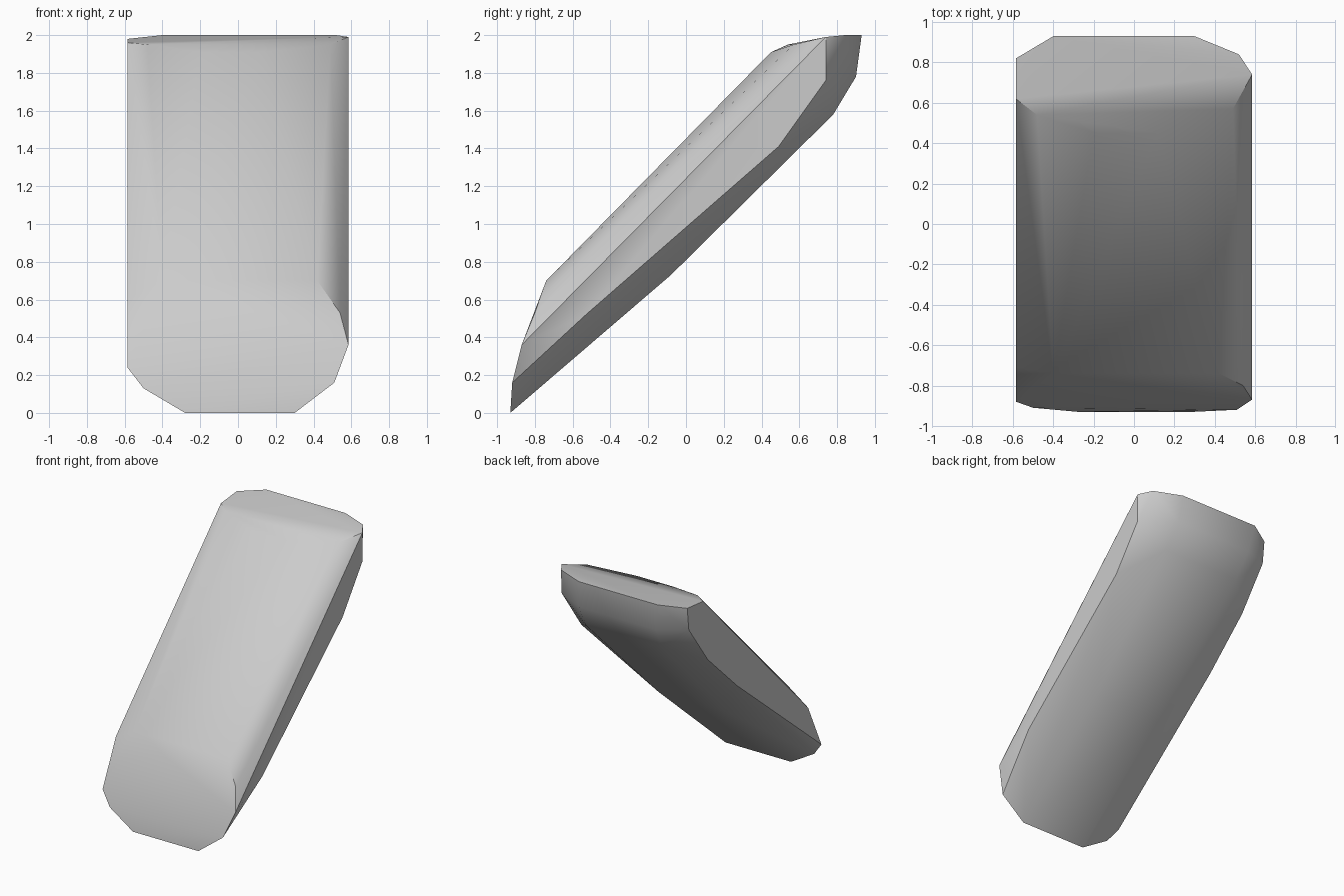
import bpy
import bmesh
import math

cube = bpy.data.objects.get("Cube")
if cube:
    bpy.data.objects.remove(cube, do_unlink=True)

HALF_WIDTH = 0.585


def make_material(name, colour):
    material = bpy.data.materials.new(name)
    material.use_nodes = True
    material.diffuse_color = colour
    shader = material.node_tree.nodes["Principled BSDF"]
    shader.inputs["Base Color"].default_value = colour
    return material


def side_panel(x, profile):
    """Flat side of the slab, as a profile in the y-z plane."""
    return [(x, y, z) for y, z in profile]


def cross_edge(left_x, right_x, y, z):
    """Edge running straight across the slab."""
    return [(left_x, y, z), (right_x, y, z)]


def convex_slab(name, points, material):
    bm = bmesh.new()
    for point in points:
        bm.verts.new(point)
    hull = bmesh.ops.convex_hull(bm, input=bm.verts)
    unused = {g for g in hull["geom_interior"] + hull["geom_unused"]
              if isinstance(g, bmesh.types.BMVert)}
    bmesh.ops.delete(bm, geom=list(unused), context="VERTS")
    # Merge nearly coplanar triangles into clean flat panels
    bmesh.ops.dissolve_limit(bm, angle_limit=math.radians(1),
                             verts=bm.verts, edges=bm.edges)
    bmesh.ops.recalc_face_normals(bm, faces=bm.faces)
    mesh = bpy.data.meshes.new(name)
    bm.to_mesh(mesh)
    bm.free()
    mesh.materials.append(material)
    slab = bpy.data.objects.new(name, mesh)
    bpy.context.collection.objects.link(slab)
    return slab


# Flat sides
points = side_panel(HALF_WIDTH, [
    (-0.87, 0.36), (0.74, 1.99), (0.74, 1.76), (0.49, 1.41), (-0.53, 0.52)])
points += side_panel(-HALF_WIDTH, [
    (-0.88, 0.24), (-0.71, 0.6), (0.62, 1.96), (0.82, 1.98),
    (0.8, 1.8), (0.56, 1.47), (0.19, 1.12)])

# Sloping front face, slightly bowed at its upper edge
points += cross_edge(-0.4, 0.42, -0.74, 0.7)
points += [(0.54, -0.8, 0.53), (-0.48, 0.54, 1.95), (0.49, 0.57, 1.95)]
points += cross_edge(-0.2, 0.12, 0.45, 1.91)

# Top end
points += cross_edge(-0.4, 0.3, 0.93, 2.0)
points += [(0.52, 0.84, 2.0)]

# Lower end
points += cross_edge(-0.28, 0.3, -0.93, 0)
points += [(-0.5, -0.91, 0.13), (0.51, -0.92, 0.16)]

# Rounded underside
points += cross_edge(-0.36, 0.32, 0.9, 1.78)
points += cross_edge(-0.34, 0.34, 0.78, 1.58)
points += cross_edge(-0.3, 0.3, -0.08, 0.73)

grey = make_material("plain grey", (0.6, 0.6, 0.6, 1))
slab = convex_slab("leaning_slab", points, grey)

bpy.ops.object.select_all(action="DESELECT")
slab.select_set(True)
bpy.context.view_layer.objects.active = slab
bpy.ops.object.shade_smooth_by_angle(angle=math.radians(32))
